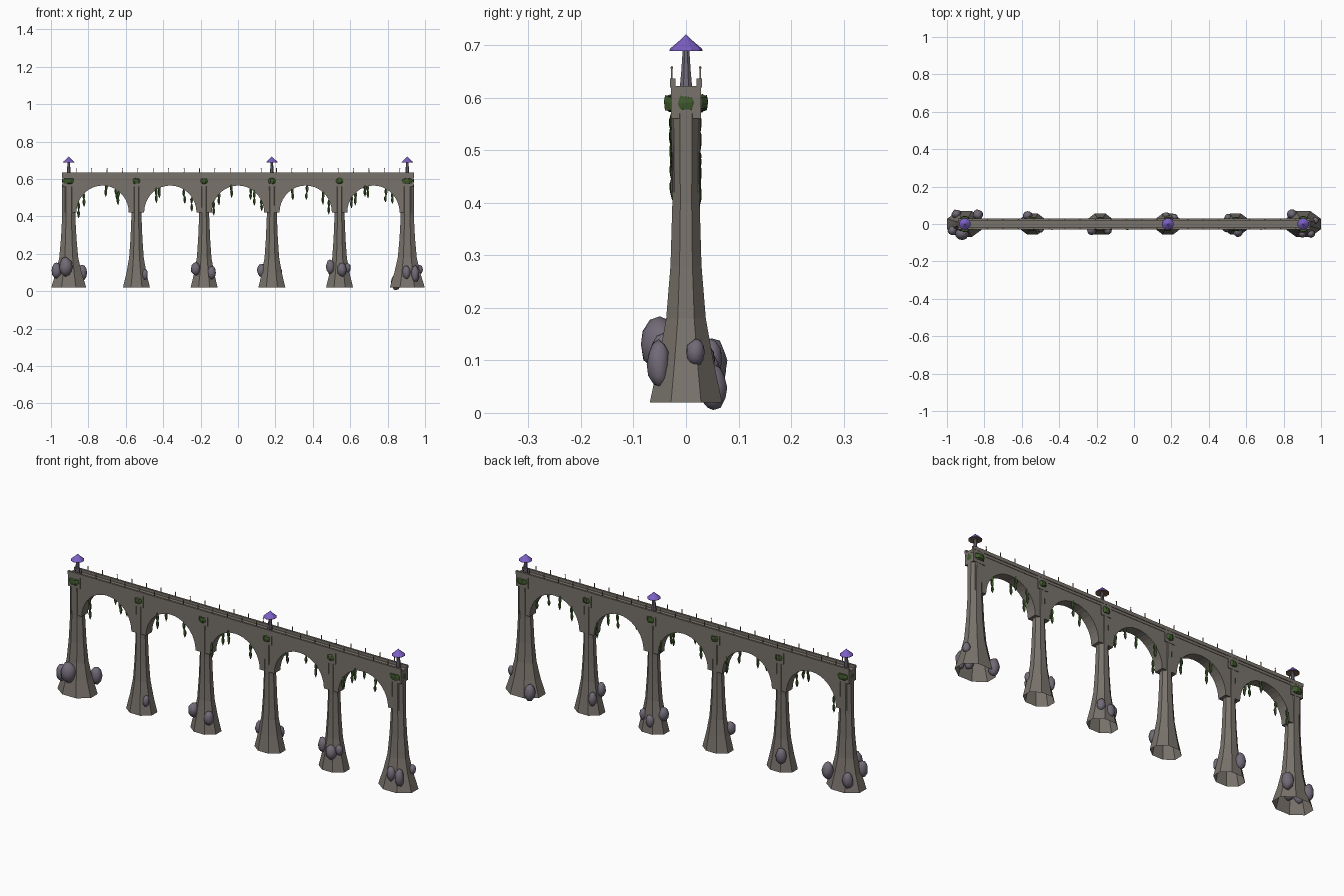
import bpy, bmesh, math, random
from mathutils import Vector, Matrix

random.seed(4)
if "Cube" in bpy.data.objects:
    bpy.data.objects.remove(bpy.data.objects["Cube"])


def material(name, rgb):
    m = bpy.data.materials.new(name)
    m.use_nodes = True
    m.diffuse_color = (*rgb, 1)
    m.node_tree.nodes["Principled BSDF"].inputs["Base Color"].default_value = (*rgb, 1)
    return m


STONE = material("grey_stone", (0.19, 0.17, 0.147))
ROCK = material("mauve_rock", (0.165, 0.145, 0.185))
GREEN = material("moss_green", (0.05, 0.1, 0.025))
PURPLE = material("cap_purple", (0.2, 0.115, 0.55))
BROWN = material("gill_brown", (0.19, 0.12, 0.075))
AMBER = material("lamp_amber", (0.5, 0.32, 0.12))


def finish(name, bm, mats, smooth=False):
    mesh = bpy.data.meshes.new(name)
    bmesh.ops.recalc_face_normals(bm, faces=bm.faces)
    bm.to_mesh(mesh)
    bm.free()
    for m in mats:
        mesh.materials.append(m)
    for p in mesh.polygons:
        p.use_smooth = smooth
    ob = bpy.data.objects.new(name, mesh)
    bpy.context.collection.objects.link(ob)
    return ob


def loft(bm, rings, close=False):
    """Skin a list of equal-length vertex rings with quads."""
    loops = [[bm.verts.new(p) for p in r] for r in rings]
    n = len(loops[0])
    for a, b in zip(loops, loops[1:]):
        for i in range(n):
            j = (i + 1) % n
            bm.faces.new((a[i], a[j], b[j], b[i]))
    if close:
        bm.faces.new(loops[0])
        bm.faces.new(loops[-1])
    return loops


def ring(x, y, z, rx, ry, n=8):
    """Horizontal polygon with flat sides towards the axes."""
    k = 1 / math.cos(math.pi / n)
    return [(x + rx * k * math.cos((i + 0.5) * math.tau / n),
             y + ry * k * math.sin((i + 0.5) * math.tau / n), z) for i in range(n)]


def box(bm, lo, hi):
    lo, hi = Vector(lo), Vector(hi)
    size = hi - lo
    bmesh.ops.create_cube(bm, size=1, matrix=Matrix.Translation((lo + hi) / 2)
                          @ Matrix.Diagonal((*size, 1)))


PITCH = 0.362
PIERS = [(i - 2.5) * PITCH for i in range(6)]
SPRING, RISE, SPAN = 0.42, 0.145, 0.14


def arch_z(dx):
    return SPRING + RISE * math.sqrt(max(0, 1 - (dx / SPAN) ** 2))


# Flared octagonal piers, open underneath, with a moss collar each
PROFILE = [(0.02, 0.072, 0.055), (0.1, 0.053, 0.044), (0.18, 0.039, 0.034),
           (0.28, 0.032, 0.029), (0.4, 0.027, 0.026), (0.57, 0.027, 0.028)]
for i, x in enumerate(PIERS):
    end = i in (0, 5)
    kx, ky = (1.3, 1.27) if end else (1, 1)
    bm = bmesh.new()
    rings = []
    for z, rx, ry in PROFILE:
        t = max(0, 1 - z / 0.3)
        rings.append(ring(x, 0, z, rx * kx, ry * (1 + (ky - 1) * t)))
    top = loft(bm, rings)[-1]
    bm.faces.new(top)
    finish(f"pier_{i + 1}", bm, [STONE])

    bm = bmesh.new()
    hw = 0.034 if end else 0.028
    box(bm, (x - hw, -0.029, 0.56), (x + hw, 0.029, 0.622))
    finish(f"pier_capital_{i + 1}", bm, [STONE])

    bm = bmesh.new()
    rx, ry = (0.036, 0.042) if end else (0.03, 0.037)
    rings = []
    for z, f in ((0.574, 0.75), (0.578, 0.95), (0.59, 1), (0.602, 0.95), (0.604, 0.75)):
        pts = ring(x, 0, z, rx * f, ry * f, 12)
        rings.append([(px, py, pz + random.uniform(-0.003, 0.003)) for px, py, pz in pts])
    loft(bm, rings, close=True)
    finish(f"moss_collar_{i + 1}", bm, [GREEN])

# Arched spandrel wall
STEPS = 18
sections = [(PIERS[0] - 0.02, SPRING)]
for x in PIERS[:-1]:
    mid = x + PITCH / 2
    for s in range(STEPS + 1):
        dx = -SPAN * math.cos(math.pi * s / STEPS)
        sections.append((mid + dx, arch_z(dx)))
sections.append((PIERS[-1] + 0.02, SPRING))
bm = bmesh.new()
loft(bm, [[(x, -0.025, z), (x, 0.025, z), (x, 0.025, 0.612), (x, -0.025, 0.612)]
          for x, z in sections], close=True)
finish("arched_wall", bm, [STONE])

# Deck with a parapet on either side
bm = bmesh.new()
box(bm, (-0.94, -0.027, 0.606), (0.94, 0.027, 0.622))
finish("deck", bm, [STONE])
for side, name in ((-1, "front"), (1, "back")):
    bm = bmesh.new()
    ys = sorted((side * 0.02, side * 0.03))
    box(bm, (-0.94, ys[0], 0.619), (0.94, ys[1], 0.636))
    finish(f"{name}_parapet", bm, [STONE])

# Little lamp posts along the parapets
posts, lamps = bmesh.new(), bmesh.new()
for side in (-1, 1):
    for k in range(22):
        x, y = -0.865 + k * 1.73 / 21, side * 0.027
        loft(posts, [ring(x, y, 0.634, 0.0018, 0.0018, 4),
                     ring(x, y, 0.655, 0.0014, 0.0014, 4)], close=True)
        bmesh.ops.create_icosphere(lamps, subdivisions=1, radius=0.003,
                                   matrix=Matrix.Translation((x, y, 0.657)))
finish("lamp_posts", posts, [STONE])
finish("lamp_heads", lamps, [AMBER])

# Mushrooms on the deck: tapered stem, flared cap, brown gills below
for i in (0, 3, 5):
    x = PIERS[i]
    bm = bmesh.new()
    loft(bm, [ring(x, 0, 0.618, 0.012, 0.012), ring(x, 0, 0.65, 0.009, 0.009),
              ring(x, 0, 0.696, 0.006, 0.006)], close=True)
    finish(f"mushroom_stem_{i + 1}", bm, [ROCK])
    bm = bmesh.new()
    cap = [(0.694, 0.004), (0.689, 0.03), (0.693, 0.029), (0.703, 0.018),
           (0.712, 0.008), (0.72, 0.001)]
    loft(bm, [ring(x, 0, z, r, r, 10) for z, r in cap], close=True)
    ob = finish(f"mushroom_cap_{i + 1}", bm, [PURPLE, BROWN])
    for p in ob.data.polygons:
        p.material_index = 1 if p.normal.z < -0.3 else 0

# Boulders against the pier feet: pier, offset x, y, z, half width, half height
BOULDERS = [
    (0, -0.065, -0.035, 0.11, 0.026, 0.044), (0, -0.015, -0.05, 0.13, 0.036, 0.054),
    (0, 0.07, 0.05, 0.1, 0.028, 0.045), (0, -0.045, 0.052, 0.08, 0.026, 0.042),
    (1, 0.045, -0.03, 0.09, 0.016, 0.03), (1, -0.025, 0.045, 0.1, 0.026, 0.042),
    (2, -0.045, -0.034, 0.12, 0.026, 0.036), (2, 0.04, -0.034, 0.1, 0.024, 0.036),
    (3, -0.053, 0.0, 0.11, 0.026, 0.038), (3, -0.01, 0.042, 0.08, 0.022, 0.033),
    (3, 0.035, 0.035, 0.1, 0.02, 0.03),
    (4, -0.05, -0.02, 0.13, 0.025, 0.038), (4, 0.012, -0.042, 0.115, 0.027, 0.038),
    (4, 0.042, -0.02, 0.125, 0.018, 0.028), (4, -0.04, 0.035, 0.1, 0.02, 0.036),
    (5, -0.005, -0.05, 0.1, 0.022, 0.04), (5, 0.042, -0.052, 0.092, 0.022, 0.046),
    (5, 0.065, 0.018, 0.115, 0.018, 0.026), (5, -0.06, 0.052, 0.048, 0.027, 0.046),
]
for n, (i, dx, dy, z, r, h) in enumerate(BOULDERS):
    bm = bmesh.new()
    bmesh.ops.create_icosphere(bm, subdivisions=2, radius=1)
    for v in bm.verts:
        v.co *= random.uniform(0.9, 1.06)
    m = (Matrix.Translation((PIERS[i] + dx, dy, z)) @ Matrix.Diagonal((r, r, h, 1))
         @ Matrix.Rotation(random.uniform(0, 6), 4, "Z"))
    bmesh.ops.transform(bm, matrix=m, verts=bm.verts)
    finish(f"boulder_{n + 1}", bm, [ROCK], smooth=True)

# Hanging vines below the arches: thin strand with pointed leaf clusters
VINES = [(0, -0.13), (0, -0.1), (0, 0.02), (0, 0.075), (0, 0.085), (1, -0.075), (1, -0.06),
         (1, 0.075), (1, 0.115), (2, -0.13), (2, -0.1), (2, -0.035), (2, 0.07), (2, 0.09),
         (2, 0.125), (3, -0.07), (3, 0.005), (3, 0.095), (3, 0.125), (4, -0.115),
         (4, -0.095), (4, -0.045), (4, -0.03), (4, 0.065), (4, 0.1)]
bm = bmesh.new()
for n, (bay, dx) in enumerate(VINES):
    x = PIERS[bay] + PITCH / 2 + dx
    y = (-1 if n % 2 else 1) * random.uniform(0.02, 0.027)
    top = arch_z(dx) + 0.01
    drop = random.uniform(0.045, 0.085)
    loft(bm, [ring(x, y, top, 0.002, 0.002, 4), ring(x, y, top - drop, 0.001, 0.001, 4)],
         close=True)
    for f in (0.35, 0.85):
        z, h = top - drop * f, random.uniform(0.018, 0.026)
        px = x + random.uniform(-0.003, 0.003)
        loft(bm, [ring(px, y, z + h * a, r, r * 0.7, 5)
                  for a, r in ((1, 0.001), (0.3, 0.0065), (-0.3, 0.006), (-1, 0.001))],
             close=True)
finish("hanging_vines", bm, [GREEN])
